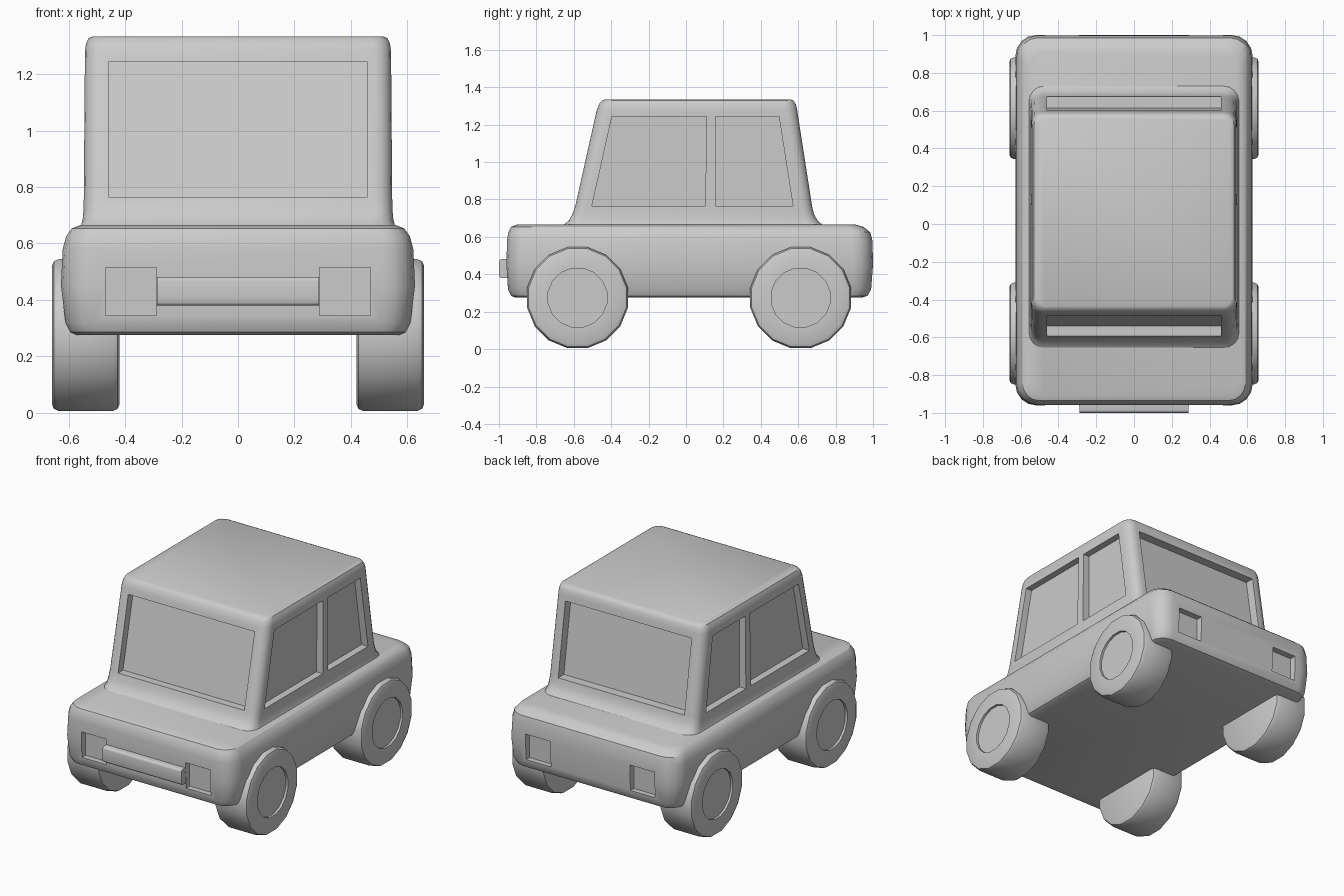
import bpy, bmesh, math
from mathutils import Vector

if "Cube" in bpy.data.objects:
    bpy.data.objects.remove(bpy.data.objects["Cube"], do_unlink=True)

paint = bpy.data.materials.new("plain_grey")
paint.use_nodes = True
GREY = (0.6, 0.6, 0.6, 1)
paint.diffuse_color = GREY
paint.node_tree.nodes["Principled BSDF"].inputs["Base Color"].default_value = GREY


def add_loft(bm, rings):
    """Skin a list of equal-length point rings and cap both ends."""
    rows = [[bm.verts.new(p) for p in ring] for ring in rings]
    n = len(rows[0])
    for a, b in zip(rows, rows[1:]):
        for i in range(n):
            j = (i + 1) % n
            bm.faces.new((a[i], a[j], b[j], b[i]))
    bm.faces.new(rows[0][::-1])
    bm.faces.new(rows[-1])


def make_object(name, bm):
    bmesh.ops.recalc_face_normals(bm, faces=bm.faces)
    mesh = bpy.data.meshes.new(name)
    bm.to_mesh(mesh)
    bm.free()
    mesh.materials.append(paint)
    obj = bpy.data.objects.new(name, mesh)
    bpy.context.collection.objects.link(obj)
    return obj


def activate(obj):
    bpy.ops.object.select_all(action='DESELECT')
    obj.select_set(True)
    bpy.context.view_layer.objects.active = obj


def smooth(obj):
    activate(obj)
    bpy.ops.object.shade_smooth_by_angle(angle=math.radians(32))


def rounded_ring(z, hx, front, back, r, steps=4):
    """Horizontal rounded rectangle."""
    corners = ((hx - r, back - r), (r - hx, back - r), (r - hx, front + r), (hx - r, front + r))
    points = []
    for k, (cx, cy) in enumerate(corners):
        for s in range(steps + 1):
            a = (k + s / steps) * math.pi / 2
            points.append((cx + r * math.cos(a), cy + r * math.sin(a), z))
    return points


def make_shell(name, sections):
    bm = bmesh.new()
    add_loft(bm, [rounded_ring(*s) for s in sections])
    return make_object(name, bm)


def cut_recesses(obj, pockets):
    """Cut pockets, each given as an outline on the surface and an inward depth vector."""
    bm = bmesh.new()
    for outline, depth in pockets:
        inward = Vector(depth)
        points = [Vector(p) for p in outline]
        add_loft(bm, [[p - 2 * inward for p in points], [p + inward for p in points]])
    cutter = make_object("recess_cutter", bm)
    cutter.hide_render = True
    mod = obj.modifiers.new("recesses", 'BOOLEAN')
    mod.operation, mod.solver, mod.object = 'DIFFERENCE', 'EXACT', cutter
    activate(obj)
    bpy.ops.object.modifier_apply(modifier=mod.name)
    bpy.data.objects.remove(cutter, do_unlink=True)


# Lower body with square lamp recesses at both ends
body = make_shell("body", [
    (0.275, 0.575, -0.91, 0.94, 0.08),
    (0.285, 0.595, -0.935, 0.97, 0.09),
    (0.32, 0.612, -0.952, 0.99, 0.1),
    (0.45, 0.628, -0.96, 1.0, 0.11),
    (0.58, 0.622, -0.957, 0.997, 0.11),
    (0.625, 0.61, -0.95, 0.985, 0.1),
    (0.653, 0.59, -0.935, 0.95, 0.09),
    (0.665, 0.56, -0.905, 0.91, 0.08),
])
lamps = []
for y, depth in ((-0.957, 0.04), (0.997, -0.04)):
    for s in (-1, 1):
        lamps.append(([(s * x, y, z) for x, z in
                       ((0.29, 0.345), (0.47, 0.345), (0.47, 0.515), (0.29, 0.515))],
                      (0, depth, 0)))
cut_recesses(body, lamps)
smooth(body)

# Cabin, flared where it meets the body
cabin = make_shell("cabin", [
    (0.64, 0.565, -0.69, 0.76, 0.1),
    (0.665, 0.556, -0.655, 0.73, 0.08),
    (0.685, 0.551, -0.628, 0.705, 0.07),
    (0.72, 0.548, -0.608, 0.685, 0.06),
    (0.765, 0.547, -0.592, 0.674, 0.06),
    (1.28, 0.543, -0.477, 0.594, 0.06),
    (1.31, 0.539, -0.465, 0.587, 0.06),
    (1.328, 0.53, -0.45, 0.575, 0.055),
    (1.335, 0.515, -0.435, 0.56, 0.045),
])
LOW, HIGH, SIDE = 0.765, 1.243, 0.545
windows = []
# Windscreen and rear window follow the slope of the cabin ends
for low_y, high_y, depth in ((-0.592, -0.485, 0.052), (0.674, 0.6, -0.06)):
    windows.append(([(-0.46, low_y, LOW), (0.46, low_y, LOW),
                     (0.46, high_y, HIGH), (-0.46, high_y, HIGH)], (0, depth, 0)))
# Two windows on each side
for s in (-1, 1):
    for low_a, low_b, high_b, high_a in ((-0.503, 0.103, 0.11, -0.396), (0.158, 0.572, 0.497, 0.158)):
        windows.append(([(s * SIDE, low_a, LOW), (s * SIDE, low_b, LOW),
                         (s * SIDE, high_b, HIGH), (s * SIDE, high_a, HIGH)], (-s * 0.045, 0, 0)))
cut_recesses(cabin, windows)
smooth(cabin)

# Front bumper bar
bm = bmesh.new()
bmesh.ops.create_cube(bm, size=1)
for v in bm.verts:
    v.co = (v.co.x * 0.575, v.co.y * 0.08 - 0.96, v.co.z * 0.102 + 0.43)
long_edges = [e for e in bm.edges
              if abs(e.verts[0].co.x - e.verts[1].co.x) > 0.1 and e.verts[0].co.y < -0.98]
bmesh.ops.bevel(bm, geom=long_edges, offset=0.015, segments=3, profile=0.5, affect='EDGES')
smooth(make_object("front_bumper", bm))

# Wheels: sixteen-sided with softened rims and a sunken hub
WHEEL = ((0.42, 0.25), (0.427, 0.267), (0.445, 0.275), (0.635, 0.275), (0.653, 0.267),
         (0.66, 0.25), (0.66, 0.16), (0.645, 0.16))
SIDES = 16
for end, y in (("front", -0.58), ("rear", 0.613)):
    for side, s in (("right", -1), ("left", 1)):
        bm = bmesh.new()
        rings = []
        for x, r in WHEEL:
            angles = [(i + 0.5) * math.tau / SIDES for i in range(SIDES)]
            rings.append([(s * x, y + r * math.cos(a), 0.275 + r * math.sin(a)) for a in angles])
        add_loft(bm, rings)
        smooth(make_object(f"{end}_{side}_wheel", bm))
